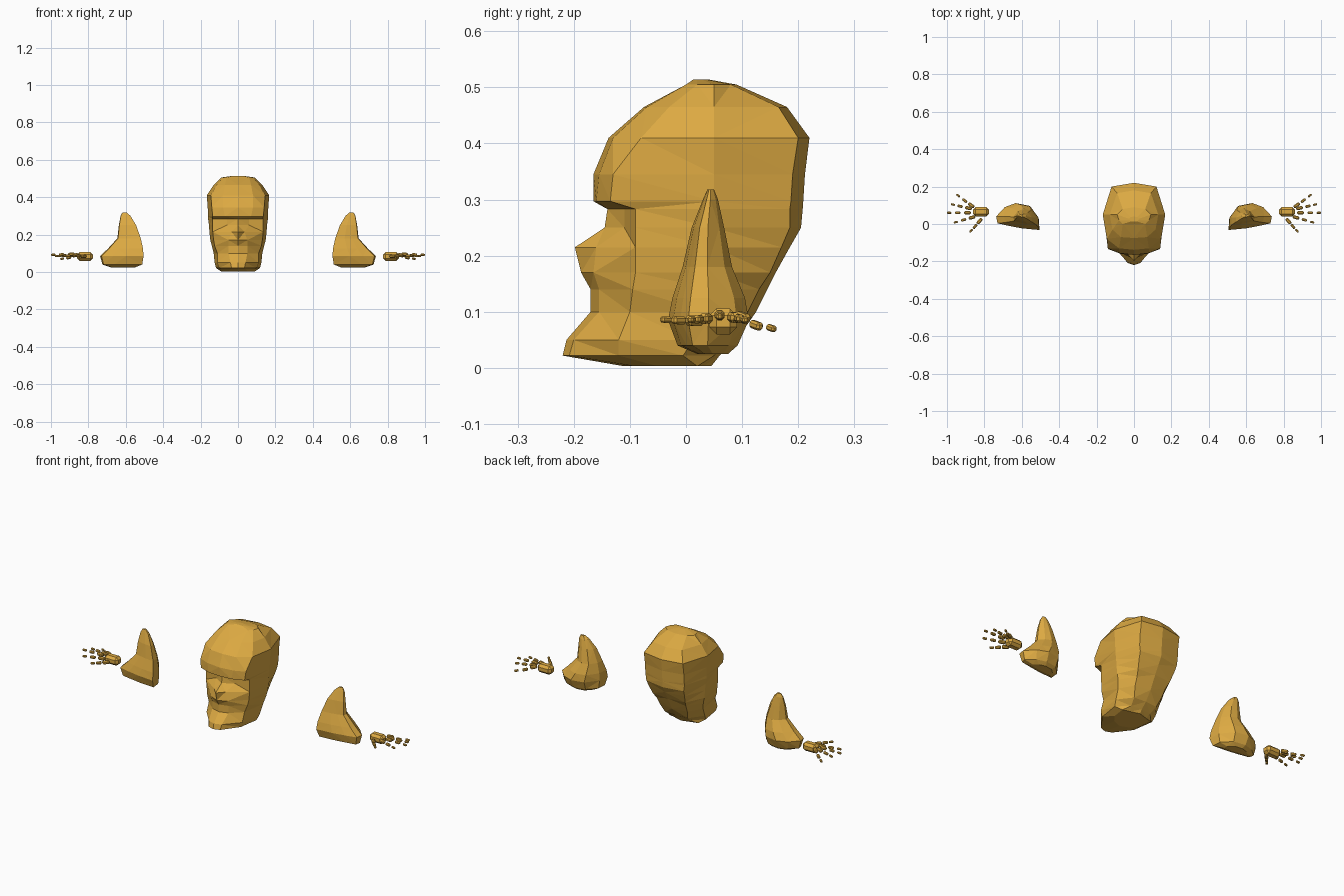
import bpy, bmesh
from mathutils import Vector, Matrix

gold = bpy.data.materials.new("gold")
gold.diffuse_color = (0.72, 0.40, 0.055, 1)


def finish(name, bm):
    bmesh.ops.recalc_face_normals(bm, faces=bm.faces)
    me = bpy.data.meshes.new(name)
    bm.to_mesh(me)
    bm.free()
    me.materials.append(gold)
    ob = bpy.data.objects.new(name, me)
    bpy.context.collection.objects.link(ob)
    return ob


def loft(name, rings):
    """Skin a stack of closed rings and cap both ends."""
    bm = bmesh.new()
    rows = [[bm.verts.new(p) for p in ring] for ring in rings]
    n = len(rows[0])
    for a, b in zip(rows, rows[1:]):
        for i in range(n):
            j = (i + 1) % n
            bm.faces.new((a[i], a[j], b[j], b[i]))
    bm.faces.new(rows[0])
    bm.faces.new(rows[-1])
    bmesh.ops.triangulate(bm, faces=bm.faces)
    return finish(name, bm)


# Head: z, front y, inner face x/y, temple x/y, side x, back corner x/y, back y
HEAD = [
    (.003, -.11, .05, -.09, .08, -.05, .09, .05, .03, .045),
    (.022, -.22, .035, -.208, .10, -.12, .118, .06, .05, .06),
    (.05, -.213, .04, -.20, .11, -.12, .125, .07, .085, .09),
    (.10, -.17, .05, -.155, .11, -.10, .13, .085, .11, .125),
    (.14, -.17, .05, -.155, .125, -.095, .14, .09, .13, .145),
    (.17, -.187, .05, -.165, .13, -.09, .148, .10, .15, .16),
    (.215, -.198, .035, -.16, .135, -.09, .153, .11, .17, .185),
    (.25, -.145, .06, -.11, .135, -.09, .155, .115, .185, .205),
    (.283, -.14, .06, -.11, .135, -.09, .16, .12, .185, .208),
    (.297, -.165, .07, -.16, .135, -.135, .16, .12, .187, .209),
    (.345, -.165, .08, -.155, .14, -.13, .162, .12, .19, .212),
    (.41, -.138, .08, -.13, .145, -.08, .167, .12, .20, .22),
    (.465, -.075, .07, -.07, .115, -.03, .13, .09, .165, .18),
    (.505, .0, .06, .0, .08, .02, .09, .06, .08, .09),
]
rings = []
for z, yf, x1, y1, x2, y2, x3, x4, y4, yb in HEAD:
    half = [(x1, y1), (x2, y2), (x3, min(.05, (y2 + y4) / 2 + .03)), (x4, y4)]
    ring = [(0, yf)] + half + [(0, yb)] + [(-x, y) for x, y in reversed(half)]
    rings.append([(x, y, z) for x, y in ring])
rings.append([(x * .3, .025 + (y - .04) * .3, .514) for x, y, z in rings[-1]])
loft("head", rings)

# Shoulder piece: outline in unit coordinates, then z, x range, y range
OUTLINE = [(.0, .0), (.02, .45), (.24, .9), (.55, 1), (.8, .85),
           (1, .5), (.97, .25), (.7, .15), (.4, .06)]
SHOULDER = [
    (.025, .55, .68, .02, .075), (.04, .512, .725, -.015, .092),
    (.085, .505, .737, -.032, .112), (.125, .508, .695, -.024, .105),
    (.18, .52, .645, -.006, .082), (.25, .545, .637, .010, .068),
    (.30, .575, .628, .030, .057), (.318, .595, .618, .038, .050),
]

# Finger chains: segment centres from palm to tip
FINGERS = {
    "little_finger": [(.87, .10, .09), (.905, .125, .076), (.94, .152, .071)],
    "ring_finger": [(.885, .085, .09), (.93, .095, .088), (.968, .104, .086)],
    "middle_finger": [(.89, .06, .094), (.943, .06, .093), (.988, .06, .092)],
    "index_finger": [(.866, .035, .088), (.911, .022, .087), (.953, .010, .086)],
    "thumb": [(.826, .015, .084), (.850, -.013, .085), (.871, -.036, .086)],
}


def nugget(name, centre, direction, size, bevel):
    """Faceted block pointing along a direction."""
    bm = bmesh.new()
    bmesh.ops.create_cube(bm, size=1)
    bmesh.ops.scale(bm, vec=size, verts=bm.verts)
    bmesh.ops.bevel(bm, geom=bm.edges[:], offset=bevel, segments=1,
                    affect='EDGES')
    rot = Vector(direction).to_track_quat('X', 'Z').to_matrix().to_4x4()
    bm.transform(Matrix.Translation(centre) @ rot)
    return finish(name, bm)


for side, s in (("right", 1), ("left", -1)):
    loft(side + "_shoulder", [
        [(s * (x0 + u * (x1 - x0)), y0 + v * (y1 - y0), z) for u, v in OUTLINE]
        for z, x0, x1, y0, y1 in SHOULDER])
    # Palm
    nugget(side + "_palm", (s * .818, .066, .083), (s, 0, 0),
           (.084, .05, .046), .013)
    # Fingers taper towards the tip
    for name, pts in FINGERS.items():
        pts = [Vector((s * x, y, z)) for x, y, z in pts]
        d = pts[2] - pts[0]
        for i, (p, k) in enumerate(zip(pts, (1, .8, .62))):
            nugget(f"{side}_{name}_{i + 1}", p, d,
                   (.036 * k, .018 * k, .018 * k), .005 * k)
